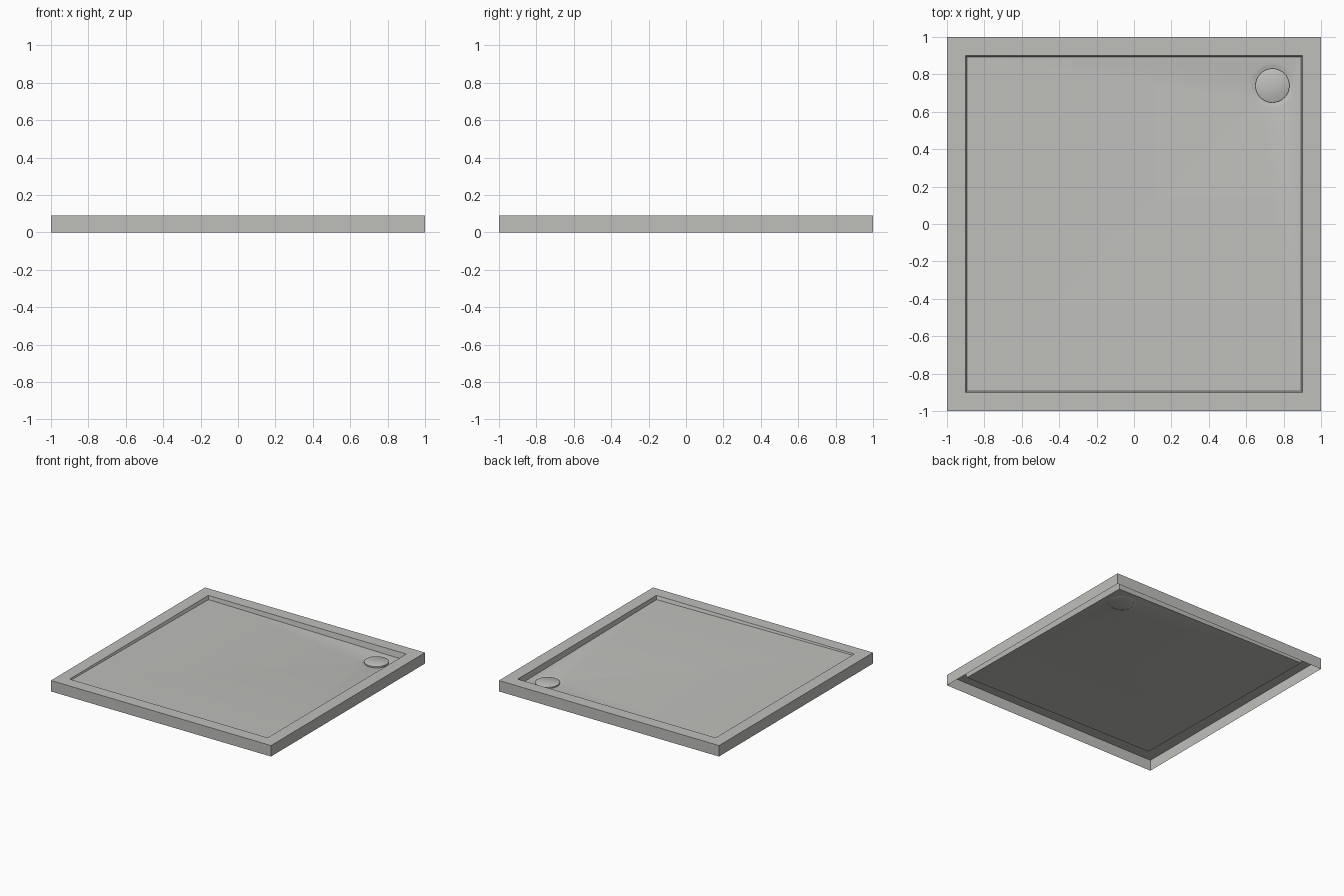
import bpy, bmesh, math

if "Cube" in bpy.data.objects:
    bpy.data.objects.remove(bpy.data.objects["Cube"])

HEIGHT = 0.09
DRAIN = (0.74, 0.74)
SEGMENTS = 48

grey = bpy.data.materials.new("warm_grey")
grey.use_nodes = True
COLOUR = (0.52, 0.52, 0.5, 1)
grey.diffuse_color = COLOUR
grey.node_tree.nodes["Principled BSDF"].inputs["Base Color"].default_value = COLOUR


def floor_z(x, y):
    """Height of the floor, which falls towards the drain corner."""
    return HEIGHT - 0.03 - 0.011 * (x + y)


def finish(bm, name):
    mesh = bpy.data.meshes.new(name)
    bm.to_mesh(mesh)
    bm.free()
    mesh.materials.append(grey)
    ob = bpy.data.objects.new(name, mesh)
    bpy.context.collection.objects.link(ob)
    bpy.ops.object.select_all(action='DESELECT')
    ob.select_set(True)
    bpy.context.view_layer.objects.active = ob
    bpy.ops.object.shade_smooth_by_angle(angle=math.radians(35))
    return ob


def square(bm, half, height):
    corners = [(-half, -half), (half, -half), (half, half), (-half, half)]
    return [bm.verts.new((x, y, height(x, y))) for x, y in corners]


def circle(bm, radius, height):
    ring = []
    for i in range(SEGMENTS):
        a = math.tau * i / SEGMENTS
        x = DRAIN[0] + radius * math.cos(a)
        y = DRAIN[1] + radius * math.sin(a)
        ring.append(bm.verts.new((x, y, height(x, y))))
    return ring


def bridge(bm, low, high):
    n = len(low)
    for i in range(n):
        j = (i + 1) % n
        bm.faces.new((low[i], low[j], high[j], high[i]))


def loop_edges(bm, ring):
    return [bm.edges.new((v, ring[i - 1])) if not bm.edges.get((v, ring[i - 1]))
            else bm.edges.get((v, ring[i - 1])) for i, v in enumerate(ring)]


# Tray: outer skirt, flat rim, sunken wall, sloping floor, open beneath
bm = bmesh.new()
loops = [square(bm, 1, lambda x, y: 0),
         square(bm, 1, lambda x, y: HEIGHT),
         square(bm, 0.9, lambda x, y: HEIGHT),
         square(bm, 0.893, floor_z)]
for low, high in zip(loops, loops[1:]):
    bridge(bm, low, high)

# Shallow dish sunk into the floor around the drain
dish = [circle(bm, 0.12, floor_z),
        circle(bm, 0.105, lambda x, y: floor_z(x, y) - 0.003),
        circle(bm, 0.09, lambda x, y: floor_z(x, y) - 0.008)]
floor_edges = loop_edges(bm, loops[-1]) + loop_edges(bm, dish[0])
bmesh.ops.triangle_fill(bm, edges=floor_edges, use_beauty=True, normal=(0, 0, 1))
for outer, inner in zip(dish, dish[1:]):
    bridge(bm, outer, inner)
bm.faces.new(dish[-1])
bmesh.ops.recalc_face_normals(bm, faces=bm.faces)
finish(bm, "shower_tray")

# Drain cover: low round cap with a softened edge
bm = bmesh.new()
cap = [circle(bm, 0.091, lambda x, y: floor_z(*DRAIN) - 0.008),
       circle(bm, 0.091, lambda x, y: floor_z(*DRAIN) + 0.003),
       circle(bm, 0.088, lambda x, y: floor_z(*DRAIN) + 0.005)]
for low, high in zip(cap, cap[1:]):
    bridge(bm, low, high)
bm.faces.new(cap[-1])
bmesh.ops.recalc_face_normals(bm, faces=bm.faces)
finish(bm, "drain_cover")
